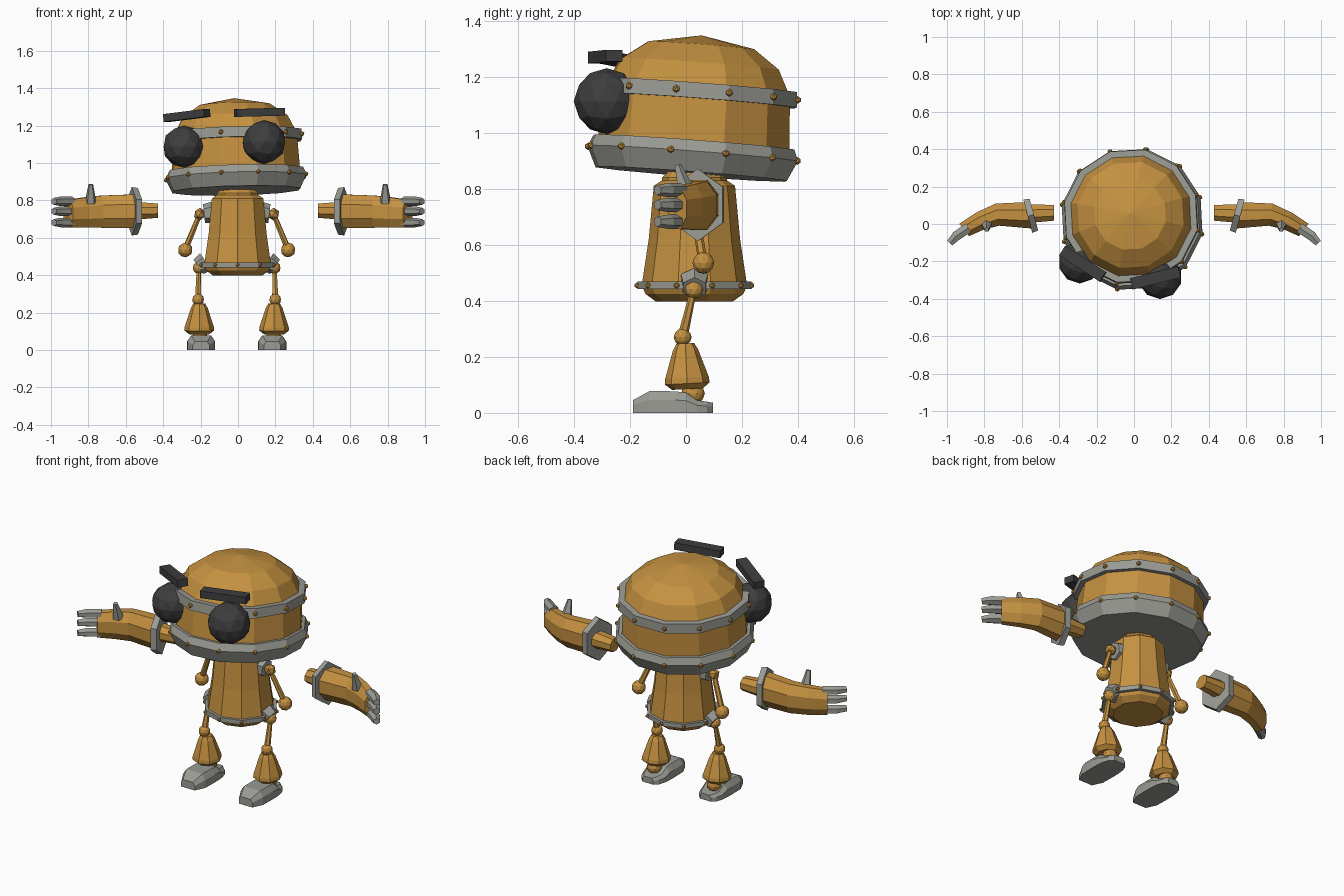
import bpy, bmesh, math
from mathutils import Matrix, Vector

if "Cube" in bpy.data.objects:
    bpy.data.objects.remove(bpy.data.objects["Cube"])


def material(name, color):
    m = bpy.data.materials.new(name)
    m.diffuse_color = (*color, 1)
    m.use_nodes = True
    m.node_tree.nodes["Principled BSDF"].inputs["Base Color"].default_value = m.diffuse_color
    return m


OCHRE = material("ochre_paint", (0.56, 0.285, 0.052))
GREY = material("grey_metal", (0.33, 0.33, 0.30))
DARK = material("dark_rubber", (0.048, 0.048, 0.048))


def finish(name, bm, mat, matrix=Matrix()):
    bmesh.ops.remove_doubles(bm, verts=bm.verts, dist=1e-5)
    bmesh.ops.recalc_face_normals(bm, faces=bm.faces)
    me = bpy.data.meshes.new(name)
    bm.to_mesh(me)
    bm.free()
    me.materials.append(mat)
    ob = bpy.data.objects.new(name, me)
    ob.matrix_world = matrix
    bpy.context.collection.objects.link(ob)
    return ob


def loft(name, rings, mat, closed=False, matrix=Matrix()):
    """Skin a row of equal rings; closed joins last ring to first, otherwise capped."""
    bm = bmesh.new()
    rows = [[bm.verts.new(p) for p in r] for r in rings]
    n = len(rows[0])
    pairs = list(zip(rows, rows[1:]))
    if closed:
        pairs.append((rows[-1], rows[0]))
    else:
        bm.faces.new(rows[0])
        bm.faces.new(rows[-1])
    for a, b in pairs:
        for i in range(n):
            j = (i + 1) % n
            bm.faces.new((a[i], a[j], b[j], b[i]))
    return finish(name, bm, mat, matrix)


def lathe(name, profile, n, mat, matrix, closed=False):
    angles = [math.pi / 2 + 2 * math.pi * i / n for i in range(n)]
    rings = [[(r * math.cos(t), r * math.sin(t), z) for t in angles] for r, z in profile]
    return loft(name, rings, mat, closed, matrix)


def oval(s, x, y, deg, hy, z, hz, n):
    """Cross-section at x, y facing deg in the ground plane, mirrored by s."""
    a = math.radians(deg)
    k = 1 / math.cos(math.pi / n)
    pts = []
    for i in range(n):
        t = 2 * math.pi * (i + 0.5) / n
        u = hy * k * math.cos(t)
        pts.append((s * (x - u * math.sin(a)), y + u * math.cos(a), z + hz * k * math.sin(t)))
    return pts


def rod(name, p, q, r1, r2, mat, n=6):
    p, q = Vector(p), Vector(q)
    bm = bmesh.new()
    m = Matrix.Translation((p + q) / 2) @ (q - p).to_track_quat('Z', 'Y').to_matrix().to_4x4()
    bmesh.ops.create_cone(bm, cap_ends=True, segments=n, radius1=r1, radius2=r2,
                          depth=(q - p).length, matrix=m)
    return finish(name, bm, mat)


def ball(name, c, r, mat, sub=2):
    bm = bmesh.new()
    bmesh.ops.create_icosphere(bm, subdivisions=sub, radius=r, matrix=Matrix.Translation(c))
    return finish(name, bm, mat)


def rivets(name, n, r, z, matrix, size):
    bm = bmesh.new()
    for i in range(n):
        t = math.pi / 2 + 2 * math.pi * i / n
        c = matrix @ Vector((r * math.cos(t), r * math.sin(t), z))
        bmesh.ops.create_icosphere(bm, subdivisions=1, radius=size, matrix=Matrix.Translation(c))
    return finish(name, bm, OCHRE)


def rot(deg, axis):
    return Matrix.Rotation(math.radians(deg), 4, axis)


# head: slightly tilted and turned
HEAD = Matrix.Translation((-0.012, 0.03, 1.0)) @ rot(-4.3, 'X') @ rot(-1.5, 'Y') @ rot(-12, 'Z')
lathe("head_shell", [(0.35, -0.08), (0.35, -0.04), (0.338, 0.15), (0.29, 0.245),
                     (0.195, 0.312), (0, 0.348)], 12, OCHRE, HEAD)
lathe("head_lower_rim", [(0.335, -0.035), (0.368, -0.035), (0.385, -0.075),
                         (0.35, -0.148)], 12, GREY, HEAD)
lathe("head_upper_band", [(0.325, 0.115), (0.366, 0.115), (0.363, 0.17), (0.32, 0.17)],
      12, GREY, HEAD, closed=True)
rivets("lower_rim_rivets", 12, 0.382, -0.075, HEAD, 0.014)
rivets("upper_band_rivets", 12, 0.366, 0.142, HEAD, 0.014)

# eyes and brows
ball("eye_right", (0.139, -0.283, 1.112), 0.118, DARK)
ball("eye_left", (-0.29, -0.205, 1.088), 0.113, DARK)
for name, c, yaw, roll, length in (("brow_right", (0.115, -0.288, 1.271), 14, -1.5, 0.265),
                                   ("brow_left", (-0.274, -0.213, 1.254), -33, -6, 0.26)):
    bm = bmesh.new()
    bmesh.ops.create_cube(bm, size=1)
    finish(name, bm, DARK, Matrix.Translation(c) @ rot(yaw, 'Z') @ rot(roll, 'Y')
           @ Matrix.Diagonal((length, 0.062, 0.042, 1)))

# torso, neck and belt
BODY = Matrix.Translation((-0.002, 0.03, 0))
lathe("torso", [(0.1, 0.84), (0.145, 0.81), (0.163, 0.62), (0.188, 0.455),
                (0.175, 0.425), (0.138, 0.398)], 10, OCHRE, BODY)
lathe("neck", [(0.118, 0.81), (0.115, 0.84), (0.085, 0.87)], 10, OCHRE, BODY)
lathe("belt", [(0.178, 0.442), (0.203, 0.442), (0.203, 0.468), (0.178, 0.468)],
      10, GREY, BODY, closed=True)
rivets("belt_rivets", 10, 0.204, 0.455, BODY, 0.011)

CX = -0.007
for s, side in ((-1, "left"), (1, "right")):
    def P(x, y, z):
        return (CX + s * x, y, z)

    # shoulder and upper arm
    rod("shoulder_plate_" + side, P(0.13, 0.03, 0.735), P(0.175, 0.03, 0.73), 0.058, 0.05, GREY)
    ball("shoulder_ball_" + side, P(0.197, 0.03, 0.727), 0.034, OCHRE, 1)
    rod("upper_arm_" + side, P(0.2, 0.03, 0.72), P(0.272, 0.06, 0.545), 0.014, 0.017, OCHRE)
    ball("elbow_ball_" + side, P(0.275, 0.062, 0.535), 0.039, OCHRE)

    # hip, thigh and knee
    rod("hip_plate_" + side, P(0.165, 0.03, 0.472), P(0.205, 0.03, 0.445), 0.055, 0.046, GREY)
    ball("hip_ball_" + side, P(0.202, 0.028, 0.44), 0.033, OCHRE, 2)
    rod("thigh_" + side, P(0.203, 0.025, 0.43), P(0.206, -0.01, 0.28), 0.012, 0.018, OCHRE)
    ball("knee_ball_" + side, P(0.206, -0.012, 0.27), 0.032, OCHRE)

    # shin bell, ankle
    shin = Matrix.Translation(P(0.2, 0.01, 0)) @ rot(3, 'X')
    lathe("shin_" + side, [(0.032, 0.248), (0.045, 0.225), (0.078, 0.125), (0.08, 0.105),
                           (0.055, 0.085)], 8, OCHRE, shin)
    ball("ankle_ball_" + side, P(0.197, 0.025, 0.07), 0.042, OCHRE)

    # foot: low heel, raised toe cap
    rings = []
    for y, w, h in ((-0.19, 0.045, 0.045), (-0.13, 0.073, 0.078), (-0.04, 0.075, 0.077),
                    (0.0, 0.074, 0.072), (0.04, 0.07, 0.045), (0.075, 0.058, 0.04),
                    (0.097, 0.035, 0.036)):
        rings.append([P(0.19 + a * w, y, b * h) for a, b in
                      ((-1, 0), (-1, 0.6), (-0.72, 1), (0.72, 1), (1, 0.6), (1, 0))])
    loft("foot_" + side, rings, GREY)

    # floating forearm, cuff and glove
    loft("forearm_" + side, [oval(s, 0.427, 0.06, 0, 0.042, 0.745, 0.038, 8),
                             oval(s, 0.57, 0.055, -6, 0.05, 0.745, 0.049, 8)], OCHRE)
    loft("cuff_" + side, [oval(s, 0.535, 0.05, -15, 0.088, 0.742, 0.108, 6),
                          oval(s, 0.568, 0.042, -15, 0.092, 0.742, 0.112, 6)], GREY)
    loft("glove_" + side, [oval(s, 0.56, 0.046, -15, 0.073, 0.742, 0.09, 8),
                           oval(s, 0.73, 0.05, -10, 0.06, 0.74, 0.086, 8),
                           oval(s, 0.82, 0.017, -28, 0.05, 0.735, 0.081, 8),
                           oval(s, 0.908, -0.032, -38, 0.042, 0.73, 0.073, 8)], OCHRE)

    # three fingers and a thumb
    for i, z in enumerate((0.795, 0.742, 0.682)):
        loft("finger_%d_%s" % (i + 1, side),
             [oval(s, 0.885, -0.02, -32, 0.027, z, 0.022, 6),
              oval(s, 0.95, -0.064, -40, 0.026, z, 0.022, 6),
              oval(s, 0.985, -0.102, -48, 0.018, z, 0.016, 6)], GREY)
    rod("thumb_" + side, (s * 0.788, 0.0, 0.79), (s * 0.787, -0.03, 0.885), 0.032, 0.013, GREY, 5)
